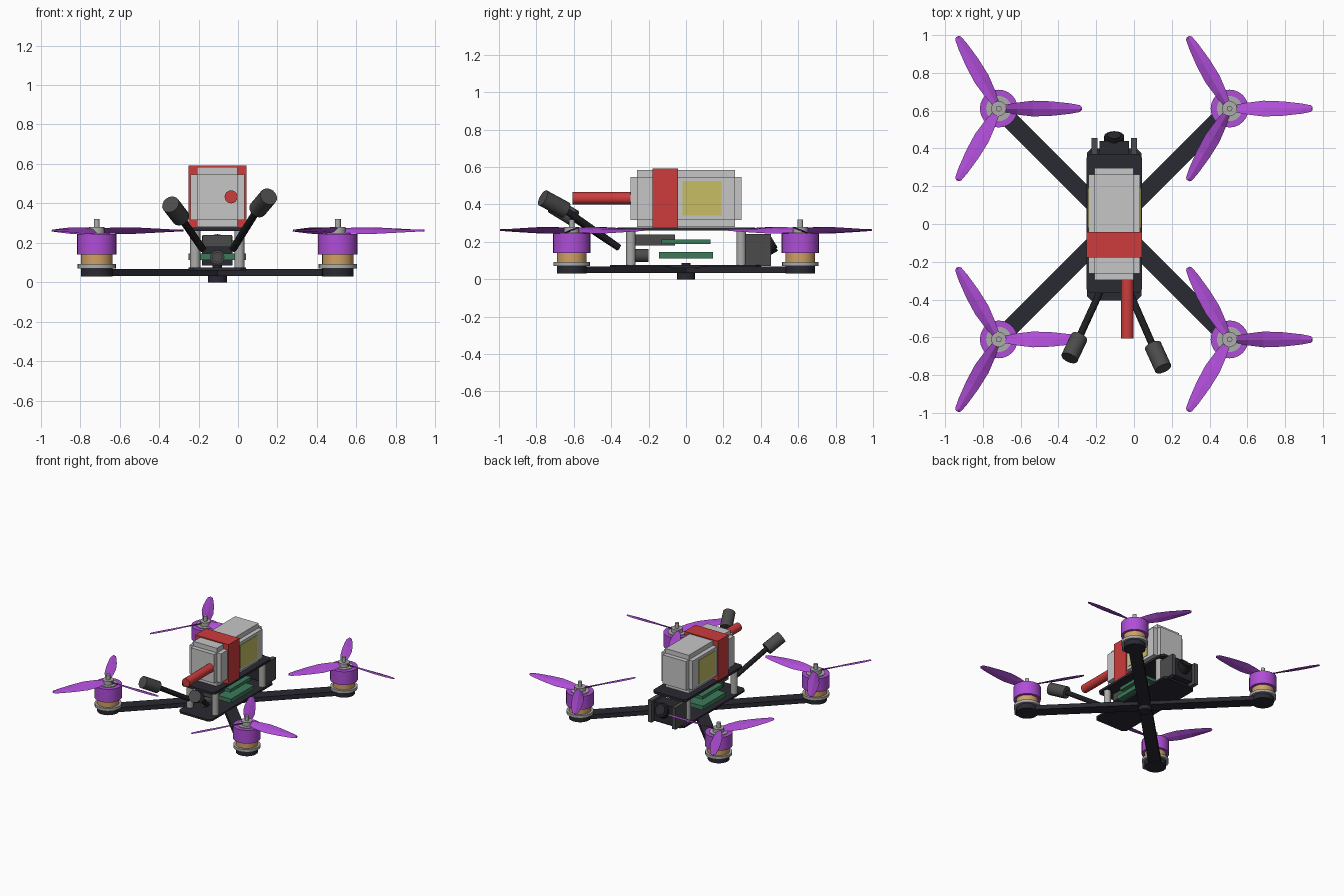
import bpy, bmesh, math
from mathutils import Vector, Matrix

default = bpy.data.objects.get("Cube")
if default:
    bpy.data.objects.remove(default, do_unlink=True)


def material(name, r, g, b):
    lin = [((c / 255 + 0.055) / 1.055) ** 2.4 for c in (r, g, b)] + [1]
    m = bpy.data.materials.new(name)
    m.use_nodes = True
    m.diffuse_color = lin
    m.node_tree.nodes["Principled BSDF"].inputs["Base Color"].default_value = lin
    return m


PURPLE = material("purple", 175, 78, 215)
RED = material("red", 205, 60, 60)
WRAP = material("light grey wrap", 198, 198, 198)
YELLOW = material("label yellow", 200, 190, 100)
GREEN = material("board green", 60, 122, 90)
CARBON = material("carbon", 42, 41, 50)
DARK = material("dark grey", 75, 75, 75)
COPPER = material("copper", 208, 160, 98)
METAL = material("metal", 172, 172, 170)
BLACK = material("black", 30, 30, 33)

CX = -0.105   # centre line of the airframe


def finish(name, bm, mat, smooth=False):
    bmesh.ops.recalc_face_normals(bm, faces=bm.faces)
    me = bpy.data.meshes.new(name)
    bm.to_mesh(me)
    bm.free()
    me.materials.append(mat)
    ob = bpy.data.objects.new(name, me)
    bpy.context.collection.objects.link(ob)
    if smooth:
        bpy.ops.object.select_all(action='DESELECT')
        ob.select_set(True)
        bpy.context.view_layer.objects.active = ob
        bpy.ops.object.shade_smooth_by_angle(angle=math.radians(35))
    return ob


def box(name, x, y, z, mat, corner=0):
    """Box from (min, max) ranges, with optional cut vertical corners."""
    bm = bmesh.new()
    bmesh.ops.create_cube(bm, size=1)
    for v in bm.verts:
        v.co = [sum(r) / 2 + c * (r[1] - r[0]) for r, c in zip((x, y, z), v.co)]
    if corner:
        upright = [e for e in bm.edges
                   if abs(e.verts[0].co.z - e.verts[1].co.z) > 1e-4]
        bmesh.ops.bevel(bm, geom=upright, offset=corner, segments=1, affect='EDGES')
    return finish(name, bm, mat)


def rod(name, a, b, r, mat, sides=24):
    """Cylinder between two points."""
    a, b = Vector(a), Vector(b)
    d = b - a
    m = Matrix.Translation((a + b) / 2) @ d.to_track_quat('Z', 'Y').to_matrix().to_4x4()
    bm = bmesh.new()
    bmesh.ops.create_cone(bm, cap_ends=True, segments=sides, radius1=r, radius2=r,
                          depth=d.length, matrix=m)
    return finish(name, bm, mat, True)


def post(name, x, y, z0, z1, r, mat, sides=24):
    return rod(name, (x, y, z0), (x, y, z1), r, mat, sides)


def propeller(name, x, y, z, spin):
    """Three twisted, tapered blades; spin mirrors the pitch."""
    stations = [(0.035, 0.024, 32), (0.1, 0.036, 27), (0.18, 0.045, 22),
                (0.28, 0.04, 17), (0.38, 0.028, 13), (0.43, 0.018, 11), (0.44, 0.008, 10)]
    bm = bmesh.new()
    for k in range(3):
        turn = Matrix.Translation((x, y, z)) @ Matrix.Rotation(k * math.tau / 3, 4, 'Z')
        rings = []
        for r, half, pitch in stations:
            twist = Matrix.Rotation(math.radians(pitch * spin), 4, 'X')
            section = ((-half, 0), (0, 0.006), (half, 0), (0, -0.004))
            rings.append([bm.verts.new(turn @ (twist @ Vector((0, c, t)) + Vector((r, 0, 0))))
                          for c, t in section])
        for p, q in zip(rings, rings[1:]):
            for i in range(4):
                j = (i + 1) % 4
                bm.faces.new((p[i], p[j], q[j], q[i]))
        bm.faces.new(rings[0])
        bm.faces.new(rings[-1])
    finish(name, bm, PURPLE)


# Arms, motors and propellers
for sx, side in ((-1, "right"), (1, "left")):
    for sy, end in ((-1, "front"), (1, "back")):
        tag = f"{end}_{side}"
        x, y = CX + sx * 0.611, sy * 0.611
        arm = box(f"arm_{tag}", (0, 0.864), (-0.046, 0.046), (0.033, 0.068), CARBON)
        arm.location.x = CX
        arm.rotation_euler.z = math.atan2(sy, sx)
        post(f"arm_tip_{tag}", x, y, 0.03, 0.07, 0.08, CARBON)
        post(f"motor_base_{tag}", x, y, 0.07, 0.092, 0.098, METAL)
        post(f"motor_winding_{tag}", x, y, 0.092, 0.14, 0.08, COPPER)
        post(f"motor_bell_{tag}", x, y, 0.14, 0.245, 0.1, PURPLE)
        post(f"motor_cap_{tag}", x, y, 0.245, 0.25, 0.067, METAL)
        post(f"prop_hub_{tag}", x, y, 0.25, 0.28, 0.04, METAL)
        post(f"motor_shaft_{tag}", x, y, 0.28, 0.32, 0.015, METAL, 12)
        propeller(f"propeller_{tag}", x, y, 0.262, sx * sy * -1)
        # Standoffs between the plates
        post(f"standoff_{tag}", CX + sx * 0.112, sy * 0.295, 0.07, 0.26, 0.026, METAL, 12)

# Frame plates and centre bolt
box("bottom_plate", (CX - 0.145, CX + 0.145), (-0.405, 0.4), (0.06, 0.075), CARBON, 0.025)
box("top_plate", (CX - 0.147, CX + 0.147), (-0.365, 0.37), (0.26, 0.278), CARBON, 0.02)
post("centre_bolt_head", CX, 0, 0, 0.035, 0.048, CARBON, 16)
post("centre_bolt_nut", CX, 0, 0.035, 0.088, 0.025, CARBON, 12)

# Electronics stack
box("lower_board", (CX - 0.145, CX + 0.145), (-0.145, 0.145), (0.112, 0.145), GREEN)
box("upper_board", (CX - 0.13, CX + 0.13), (-0.13, 0.13), (0.188, 0.213), GREEN)
box("video_transmitter", (CX - 0.075, CX + 0.075), (-0.275, -0.06), (0.18, 0.24), DARK)
rod("capacitor", (CX, -0.28, 0.127), (CX, -0.2, 0.127), 0.036, DARK, 16)
rod("capacitor_end", (CX, -0.292, 0.127), (CX, -0.28, 0.127), 0.026, DARK, 16)

# Camera with tilted lens
for sx, side in ((-1, "right"), (1, "left")):
    x = CX + sx * 0.105
    box(f"camera_bracket_{side}", (x - 0.016, x + 0.016), (0.315, 0.455), (0.07, 0.243), DARK)
box("camera_body", (CX - 0.078, CX + 0.078), (0.33, 0.44), (0.085, 0.235), CARBON)
rod("camera_lens", (CX, 0.39, 0.155), (CX, 0.465, 0.198), 0.053, BLACK, 16)
rod("camera_glass", (CX, 0.46, 0.195), (CX, 0.471, 0.2015), 0.036, CARBON, 16)

# Battery pack: three crossing blocks give its stepped edges
outer = (0.137, 0.297, 0.152)
inner = (0.103, 0.262, 0.115)
for axis in range(3):
    h = [outer[i] if i == axis else inner[i] for i in range(3)]
    centre = (CX, 0, 0.432)
    box(f"battery_block_{'xyz'[axis]}",
        *[(c - d, c + d) for c, d in zip(centre, h)], WRAP)
for sx, side in ((-1, "right"), (1, "left")):
    x = CX + sx * 0.137
    box(f"battery_label_{side}", (x - 0.004, x + 0.004), (-0.02, 0.19), (0.34, 0.525), YELLOW)
box("battery_strap", (CX - 0.147, CX + 0.147), (-0.178, -0.042), (0.278, 0.592), RED)
rod("battery_lead", (-0.035, -0.29, 0.433), (-0.035, -0.607, 0.433), 0.033, RED, 16)

# Antennas
for side, base, neck, tip in (
        ("right", (-0.18, -0.36, 0.17), (-0.29, -0.60, 0.328), (-0.342, -0.71, 0.395)),
        ("left", (-0.025, -0.36, 0.17), (0.10, -0.645, 0.37), (0.155, -0.765, 0.435))):
    rod(f"antenna_stem_{side}", base, neck, 0.019, BLACK, 12)
    rod(f"antenna_cap_{side}", neck, tip, 0.046, DARK, 16)
